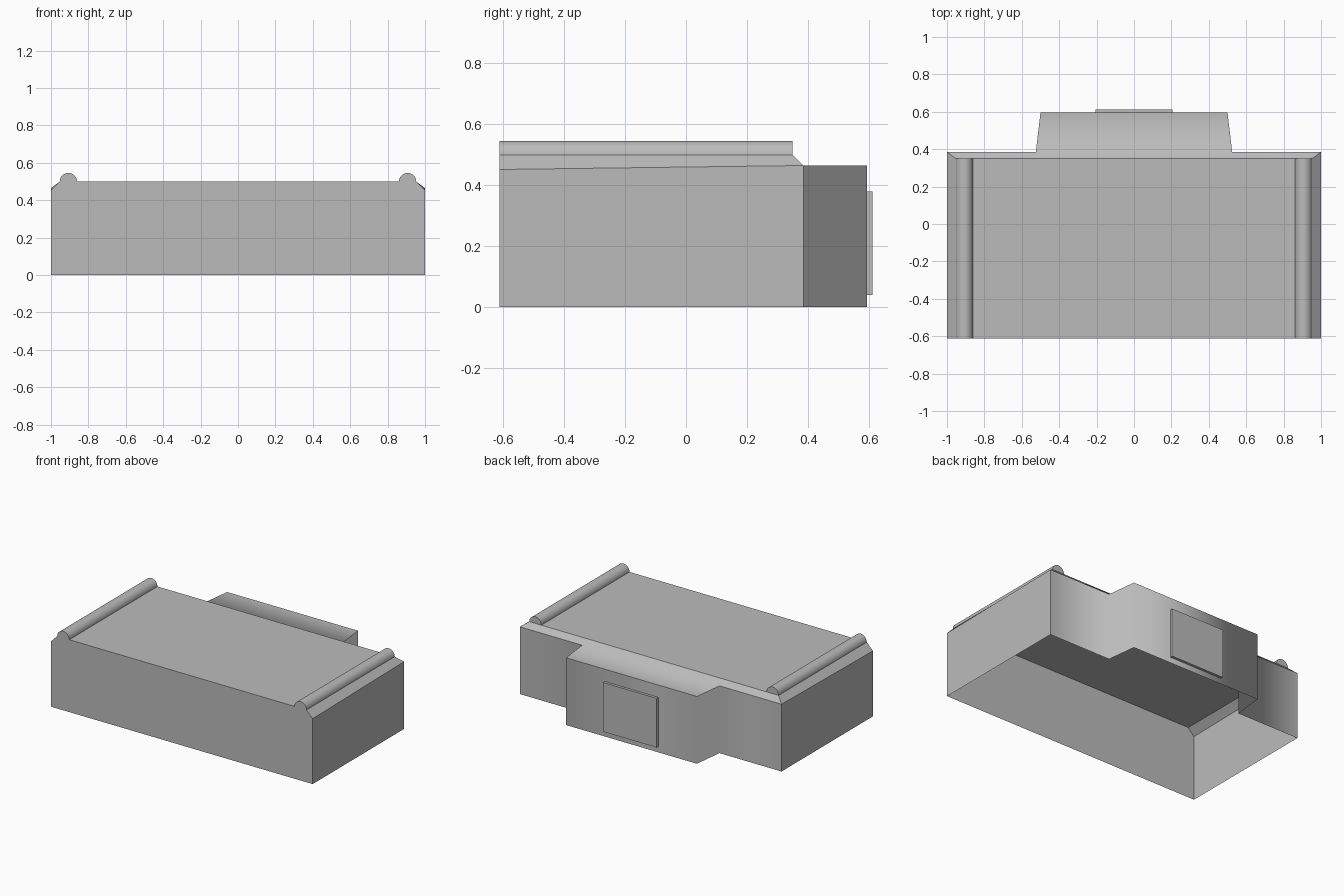
import bpy, bmesh, math

if "Cube" in bpy.data.objects:
    bpy.data.objects.remove(bpy.data.objects["Cube"])

FRONT, RIDGE, BACK, REAR, END = -0.613, 0.35, 0.385, 0.595, 0.613
EAVE_F, EAVE_B, TOP = 0.452, 0.465, 0.5
EDGE = 0.953  # half width of the flat roof

grey = bpy.data.materials.new("mid_grey")
grey.diffuse_color = (0.5, 0.5, 0.5, 1)
grey.use_nodes = True
grey.node_tree.nodes["Principled BSDF"].inputs["Base Color"].default_value = grey.diffuse_color


def finish(name, bm):
    bmesh.ops.recalc_face_normals(bm, faces=bm.faces)
    mesh = bpy.data.meshes.new(name)
    bm.to_mesh(mesh)
    bm.free()
    mesh.materials.append(grey)
    obj = bpy.data.objects.new(name, mesh)
    bpy.context.collection.objects.link(obj)
    return obj


# Hollow shell: plan outline walls, open underneath
half = [(1, FRONT, EAVE_F), (1, BACK, EAVE_B), (0.525, BACK, EAVE_B), (0.5, REAR, EAVE_B)]
outline = half + [(-x, y, z) for x, y, z in reversed(half)]
bm = bmesh.new()
low = [bm.verts.new((x, y, 0)) for x, y, z in outline]
eave = [bm.verts.new(p) for p in outline]
roof = [bm.verts.new(p) for p in ((EDGE, FRONT, TOP), (EDGE, RIDGE, TOP),
                                  (-EDGE, RIDGE, TOP), (-EDGE, FRONT, TOP))]
for i in range(7):
    bm.faces.new((low[i], low[i + 1], eave[i + 1], eave[i]))
# front wall follows the bevelled roof line
bm.faces.new((low[7], low[0], eave[0], roof[0], roof[3], eave[7]))
# flat roof, side bevels, back bevel and rear extension top
bm.faces.new(roof)
bm.faces.new((eave[0], eave[1], roof[1], roof[0]))
bm.faces.new((eave[7], roof[3], roof[2], eave[6]))
bm.faces.new((eave[1], eave[2], eave[5], eave[6], roof[2], roof[1]))
bm.faces.new((eave[2], eave[3], eave[4], eave[5]))
# shading flows round the extension's upright corners and onto its top
soft = [bm.edges.get((low[i], eave[i])) for i in (2, 3, 4, 5)]
soft.append(bm.edges.get((eave[2], eave[5])))
for f in bm.faces:
    f.smooth = True
for e in bm.edges:
    e.smooth = e in soft
finish("body_shell", bm)

# Half-round rails along both roof edges
R, N = 0.046, 16
for side, name in ((1, "right_rail"), (-1, "left_rail")):
    bm = bmesh.new()
    ends = [[bm.verts.new((side * (EDGE - R) + R * math.cos(math.pi * i / N), y,
                           TOP + R * math.sin(math.pi * i / N))) for i in range(N + 1)]
            for y in (FRONT, RIDGE)]
    for i in range(N):
        bm.faces.new((ends[0][i], ends[0][i + 1], ends[1][i + 1], ends[1][i]))
    for ring in ends:
        bm.faces.new(ring)
    rail = finish(name, bm)
    bpy.ops.object.select_all(action='DESELECT')
    rail.select_set(True)
    bpy.context.view_layer.objects.active = rail
    bpy.ops.object.shade_smooth_by_angle(angle=math.radians(35))

# Raised panel on the rear face
bpy.ops.mesh.primitive_cube_add(size=1, location=(0, (REAR + END) / 2, 0.21))
panel = bpy.context.object
panel.name = "rear_panel"
panel.scale = (0.41, END - REAR, 0.34)
panel.data.materials.append(grey)
